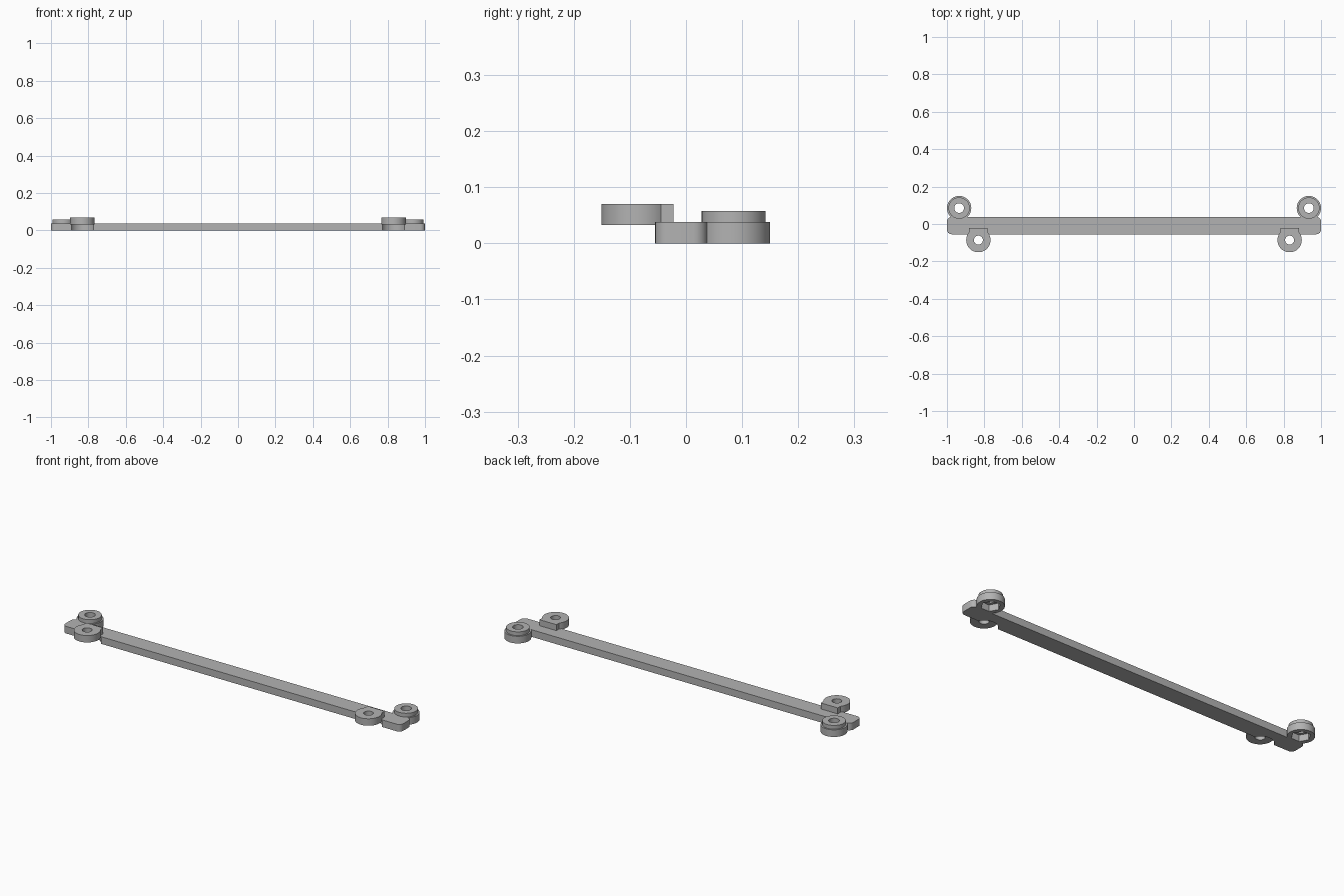
import bpy, bmesh, math

cube = bpy.data.objects.get("Cube")
if cube:
    bpy.data.objects.remove(cube, do_unlink=True)

GREY = (0.45, 0.45, 0.45, 1)
mat = bpy.data.materials.new("plain grey")
mat.use_nodes = True
mat.diffuse_color = GREY
mat.node_tree.nodes["Principled BSDF"].inputs["Base Color"].default_value = GREY


def arc(cx, cy, r, start, end, n):
    """Points on an arc, angles in degrees, both ends included."""
    angles = [math.radians(start + (end - start) * i / n) for i in range(n + 1)]
    return [(cx + r * math.cos(a), cy + r * math.sin(a)) for a in angles]


def circle(cx, cy, r, n=64):
    return arc(cx, cy, r, 0, 360, n)[:-1]


def prism(name, outline, z0, z1):
    """Extrude a flat outline between two heights."""
    bm = bmesh.new()
    face = bm.faces.new([bm.verts.new((x, y, z0)) for x, y in outline])
    top = bmesh.ops.extrude_face_region(bm, geom=[face])["geom"]
    bmesh.ops.translate(bm, vec=(0, 0, z1 - z0),
                        verts=[v for v in top if isinstance(v, bmesh.types.BMVert)])
    bmesh.ops.recalc_face_normals(bm, faces=bm.faces)
    mesh = bpy.data.meshes.new(name)
    bm.to_mesh(mesh)
    bm.free()
    mesh.materials.append(mat)
    obj = bpy.data.objects.new(name, mesh)
    bpy.context.collection.objects.link(obj)
    return obj


def combine(target, tool, operation):
    """Apply a boolean and remove the tool."""
    tool.hide_render = True
    mod = target.modifiers.new(operation, 'BOOLEAN')
    mod.operation, mod.object, mod.solver = operation, tool, 'EXACT'
    bpy.context.view_layer.objects.active = target
    bpy.ops.object.modifier_apply(modifier=mod.name)
    bpy.data.objects.remove(tool, do_unlink=True)


# Long bar with rounded corners
Y0, Y1, H, C = -0.055, 0.038, 0.038, 0.025
outline = (arc(1 - C, Y0 + C, C, -90, 0, 6) + arc(1 - C, Y1 - C, C, 0, 90, 6)
           + arc(C - 1, Y1 - C, C, 90, 180, 6) + arc(C - 1, Y0 + C, C, 180, 270, 6))
bar = prism("link_bar", outline, 0, H)

RING_X, RING_Y = 0.935, 0.085
LUG_X, LUG_Y = 0.832, -0.086
R = 0.065

for side in (-1, 1):
    rx, lx = side * RING_X, side * LUG_X

    # Clearance scooped from the bar under the raised lug
    combine(bar, prism("notch", circle(lx, LUG_Y, 0.067), -0.02, 0.033), 'DIFFERENCE')

    # Nut ring on the back edge, with a narrower collar on top
    combine(bar, prism("nut_ring", circle(rx, RING_Y, R), 0, H), 'UNION')
    combine(bar, prism("collar", circle(rx, RING_Y, 0.057), 0.01, 0.058), 'UNION')
    combine(bar, prism("nut_pocket", circle(rx, RING_Y, 0.047, 6), -0.02, 0.034), 'DIFFERENCE')
    combine(bar, prism("nut_hole", circle(rx, RING_Y, 0.026, 32), -0.02, 0.1), 'DIFFERENCE')

    # Raised lug on the front edge, with a square tab resting on the bar
    half = 0.05
    lift = math.degrees(math.acos(half / R))
    lug_outline = (arc(lx, LUG_Y, R, 180 - lift, 360 + lift, 56)
                   + [(lx + half, -0.022), (lx - half, -0.022)])
    combine(bar, prism("lug", lug_outline, 0.033, 0.07), 'UNION')
    combine(bar, prism("lug_hole", circle(lx, LUG_Y, 0.024, 32), -0.02, 0.1), 'DIFFERENCE')

# Smooth round walls, crisp edges
bpy.ops.object.select_all(action='DESELECT')
bar.select_set(True)
bpy.context.view_layer.objects.active = bar
bpy.ops.object.shade_smooth_by_angle(angle=math.radians(30))
